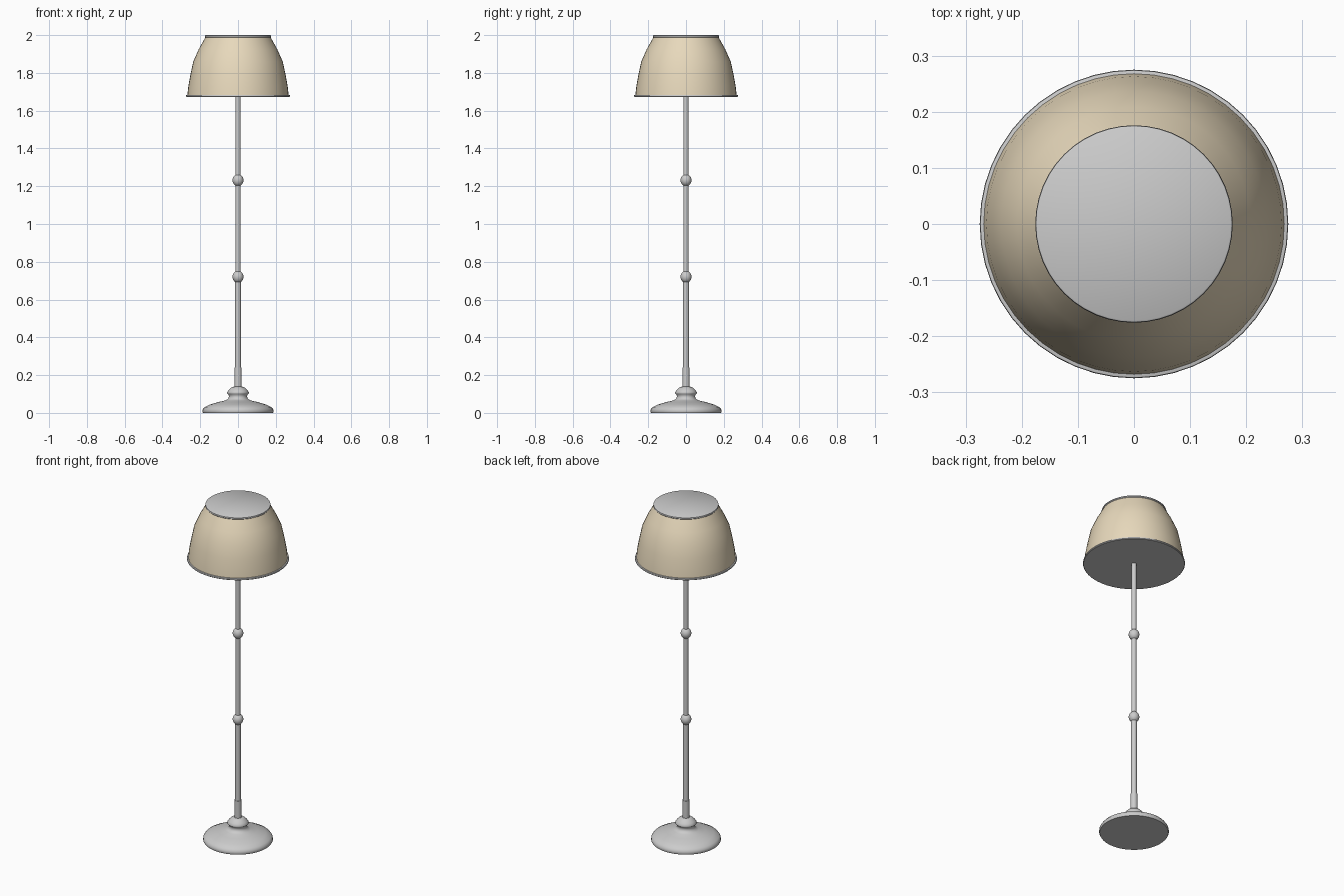
import bpy, bmesh, math

if "Cube" in bpy.data.objects:
    bpy.data.objects.remove(bpy.data.objects["Cube"])

SEG = 48


def lathe(name, profile, mat=None, angle=40):
    """Revolve (radius, z) points around z; radius 0 makes a closing point."""
    bm = bmesh.new()
    rings = []
    for r, z in profile:
        if r == 0:
            rings.append([bm.verts.new((0, 0, z))])
        else:
            rings.append([bm.verts.new((r * math.cos(2 * math.pi * i / SEG),
                                        r * math.sin(2 * math.pi * i / SEG), z))
                          for i in range(SEG)])
    for a, b in zip(rings, rings[1:]):
        for i in range(SEG):
            j = (i + 1) % SEG
            if len(a) == 1:
                bm.faces.new((a[0], b[j], b[i]))
            elif len(b) == 1:
                bm.faces.new((a[i], a[j], b[0]))
            else:
                bm.faces.new((a[i], a[j], b[j], b[i]))
    bmesh.ops.recalc_face_normals(bm, faces=bm.faces)
    mesh = bpy.data.meshes.new(name)
    bm.to_mesh(mesh)
    bm.free()
    ob = bpy.data.objects.new(name, mesh)
    bpy.context.collection.objects.link(ob)
    if mat:
        mesh.materials.append(mat)
    bpy.ops.object.select_all(action='DESELECT')
    ob.select_set(True)
    bpy.context.view_layer.objects.active = ob
    bpy.ops.object.shade_smooth_by_angle(angle=math.radians(angle))
    return ob


fabric = bpy.data.materials.new("shade_fabric")
fabric.diffuse_color = (0.80, 0.69, 0.50, 1)
fabric.use_nodes = True
fabric.node_tree.nodes["Principled BSDF"].inputs["Base Color"].default_value = fabric.diffuse_color

# Weighted foot with a turned collar
lathe("base", [(0, 0), (0.185, 0), (0.188, 0.006), (0.187, 0.018), (0.178, 0.030),
               (0.150, 0.044), (0.105, 0.057), (0.068, 0.066), (0.052, 0.074),
               (0.048, 0.086), (0.050, 0.096), (0.057, 0.102), (0.058, 0.109),
               (0.050, 0.120), (0.038, 0.132), (0.028, 0.138), (0, 0.140)], angle=50)

# Stepped pole
lathe("pole_sleeve", [(0, 0.13), (0.019, 0.13), (0.019, 0.24), (0, 0.24)])
lathe("lower_pole", [(0, 0.20), (0.0155, 0.20), (0.0155, 0.72), (0, 0.72)])
lathe("upper_pole", [(0, 0.72), (0.0135, 0.72), (0.0135, 1.69), (0, 1.69)])

# Ball joints on the pole
for name, z in (("lower_knob", 0.72), ("upper_knob", 1.232)):
    n = 12
    pts = [(0.029 * math.sin(math.pi * k / n), z - 0.032 * math.cos(math.pi * k / n))
           for k in range(1, n)]
    lathe(name, [(0, z - 0.032)] + pts + [(0, z + 0.032)])

# Fabric shade
lathe("lamp_shade", [(0.268, 1.682), (0.263, 1.73), (0.252, 1.79), (0.237, 1.86),
                     (0.208, 1.925), (0.173, 1.988)], fabric)

# Grey discs closing the shade, with thin rims
lathe("shade_bottom_disc", [(0, 1.672), (0.272, 1.672), (0.275, 1.675),
                            (0.274, 1.682), (0.266, 1.684), (0, 1.684)])
lathe("shade_top_disc", [(0, 1.986), (0.172, 1.986), (0.176, 1.991),
                         (0.175, 1.998), (0.172, 2.0), (0, 2.0)])
